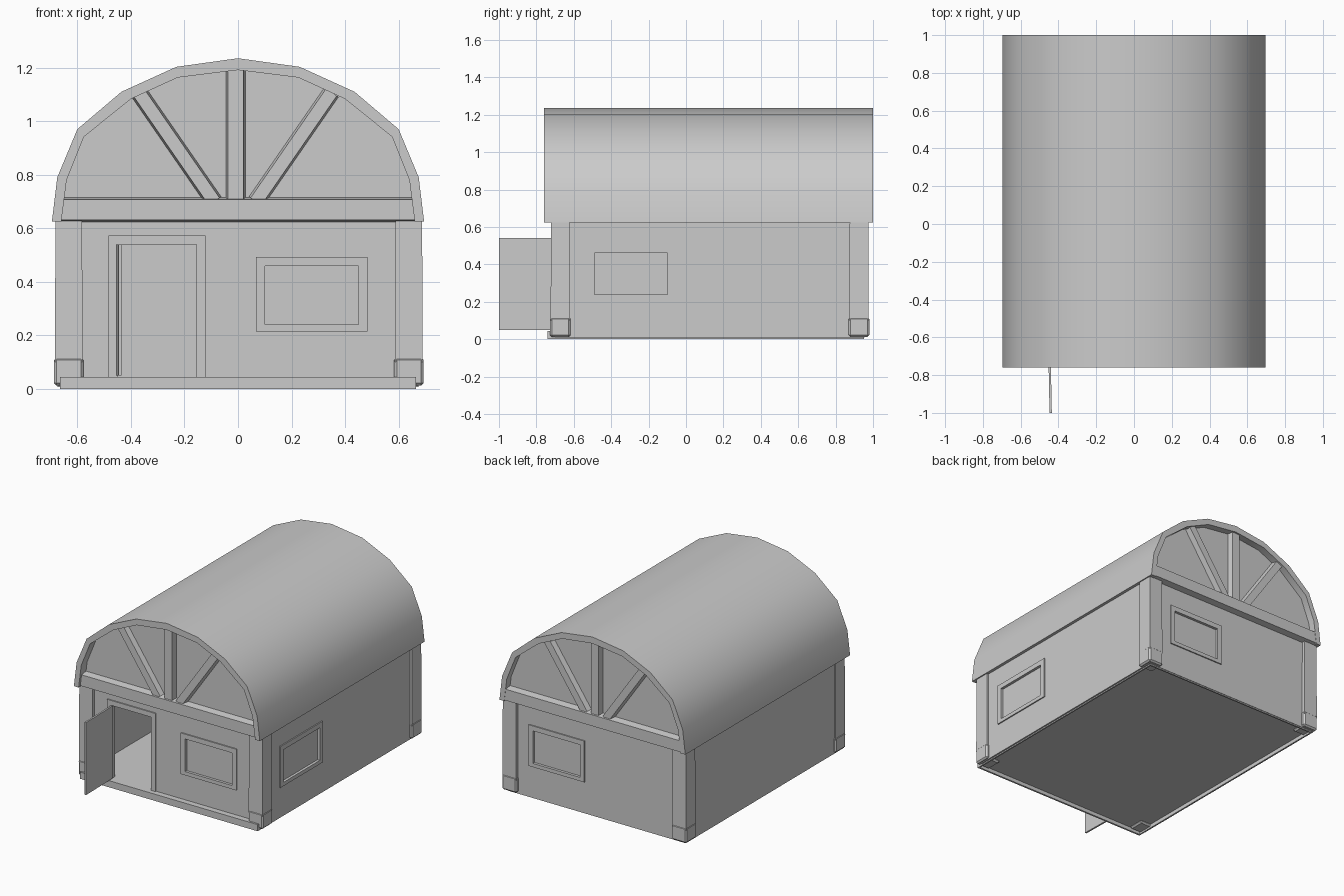
import bpy, bmesh, math
from mathutils import Vector, Matrix

if "Cube" in bpy.data.objects:
    bpy.data.objects.remove(bpy.data.objects["Cube"])

grey = bpy.data.materials.new("plain grey")
grey.use_nodes = True
GREY = (0.6, 0.6, 0.6, 1)
grey.diffuse_color = GREY
grey.node_tree.nodes["Principled BSDF"].inputs["Base Color"].default_value = GREY


def finish(name, bm, bevel=0):
    bmesh.ops.recalc_face_normals(bm, faces=bm.faces)
    mesh = bpy.data.meshes.new(name)
    bm.to_mesh(mesh)
    bm.free()
    mesh.materials.append(grey)
    obj = bpy.data.objects.new(name, mesh)
    bpy.context.collection.objects.link(obj)
    if bevel:
        mod = obj.modifiers.new("edge", "BEVEL")
        mod.width, mod.segments = bevel, 1
    return obj


def box(name, lo, hi, bevel=0, taper=1, turn=None):
    """Box between two corners, optionally narrowed at the top or turned."""
    lo, hi = Vector(lo), Vector(hi)
    size, mid = hi - lo, (lo + hi) / 2
    bm = bmesh.new()
    bmesh.ops.create_cube(bm, size=1)
    for v in bm.verts:
        if v.co.z > 0:
            v.co.x *= taper
            v.co.y *= taper
        v.co = Vector(a * b for a, b in zip(v.co, size))
        if turn:
            v.co = turn @ v.co
        v.co += mid
    return finish(name, bm, bevel)


def prism(name, outline, y0, y1):
    """Extrude an x-z outline along y."""
    bm = bmesh.new()
    face = bm.faces.new([bm.verts.new((x, y0, z)) for x, z in outline])
    new = bmesh.ops.extrude_face_region(bm, geom=[face])["geom"]
    bmesh.ops.translate(bm, vec=(0, y1 - y0, 0),
                        verts=[g for g in new if isinstance(g, bmesh.types.BMVert)])
    return finish(name, bm)


def timber(name, foot, head, width, y_wall, y_face, slope=0.009):
    """Beam on a gable from foot to head (x, z) with sloping long sides."""
    foot, head = Vector(foot), Vector(head)
    run, mid = head - foot, (foot + head) / 2
    tilt = Matrix.Rotation(math.atan2(run.x, run.y), 3, "Y")
    bm = bmesh.new()
    bmesh.ops.create_cube(bm, size=1)
    for v in bm.verts:
        outer = v.co.y > 0
        across = v.co.x * (width - 2 * slope * outer)
        v.co = tilt @ Vector((across, 0, v.co.z * run.length))
        v.co += Vector((mid.x, y_face if outer else y_wall, mid.y))
    return finish(name, bm)


def cut(obj, lo, hi):
    cutter = box("cutter", lo, hi)
    mod = obj.modifiers.new("cut", "BOOLEAN")
    mod.operation, mod.solver, mod.object = "DIFFERENCE", "EXACT", cutter
    bpy.context.view_layer.objects.active = obj
    bpy.ops.object.modifier_apply(modifier=mod.name)
    bpy.data.objects.remove(cutter)


def arch(half):
    return half + [(-x, z) for x, z in reversed(half[:-1])]


# Key planes
SIDE, FRONT, BACK = 0.675, -0.70, 0.955

# Floor slab with projecting front sill, hollow underneath
slab = box("floor_slab", (-0.665, -0.74, 0), (0.665, BACK - 0.003, 0.045))
cut(slab, (-0.655, -0.728, -0.1), (0.655, BACK - 0.013, 0.025))

# Hollow walls with doorway and window recesses, open below
walls = box("walls", (-SIDE, FRONT, 0.008), (SIDE, BACK, 0.64))
cut(walls, (-0.64, -0.67, 0.03), (0.64, 0.925, 0.8))
cut(walls, (-0.66, -0.8, -0.1), (0.66, BACK - 0.01, 0.035))
cut(walls, (-0.45, -0.8, 0.02), (-0.155, -0.6, 0.54))
WIN_LOW, WIN_HIGH, DEPTH = 0.24, 0.46, 0.01
cut(walls, (0.1, -0.8, WIN_LOW), (0.45, FRONT + DEPTH, WIN_HIGH))
cut(walls, (0.12, BACK - DEPTH, WIN_LOW), (0.47, 1.1, WIN_HIGH))
cut(walls, (SIDE - DEPTH, -0.49, WIN_LOW), (0.8, -0.1, WIN_HIGH))


def frame(name, a0, a1, z0, z1, place, rim=0.033, sill=True):
    """Raised border; place(a, d, z) maps along-wall and outward distance."""
    low = z0 - 0.025 if sill else z0
    bars = [(a0 - rim, a0, low, z1 + rim), (a1, a1 + rim, low, z1 + rim),
            (a0, a1, z1, z1 + rim)]
    if sill:
        bars.append((a0, a1, low, z0))
    for i, (p, q, r, s) in enumerate(bars):
        u, v = place(p, -0.003, r), place(q, 0.008, s)
        box(f"{name}_bar_{i + 1}", [min(c) for c in zip(u, v)], [max(c) for c in zip(u, v)])


def on_front(a, d, z):
    return (a, FRONT - d, z)


frame("front_window", 0.1, 0.45, WIN_LOW, WIN_HIGH, on_front)
frame("door_frame", -0.45, -0.155, 0.045, 0.54, on_front, sill=False)
frame("back_window", 0.12, 0.47, WIN_LOW, WIN_HIGH, lambda a, d, z: (a, BACK + d, z))
frame("side_window", -0.49, -0.1, WIN_LOW, WIN_HIGH, lambda a, d, z: (SIDE + d, a, z))

# Open door
box("door", (-0.45, -1, 0.05), (-0.438, -0.71, 0.54), turn=Matrix.Rotation(0.02, 3, "Z"))

# Corner posts on base blocks
for x, side in ((-0.632, "right"), (0.638, "left")):
    for y, end in ((-0.672, "front"), (0.925, "back")):
        h = 0.055
        box(f"{end}_{side}_post", (x - h + 0.003, y - h + 0.003, 0.1),
            (x + h - 0.003, y + h - 0.003, 0.64), taper=0.95)
        box(f"{end}_{side}_post_base", (x - h, y - h, 0.012), (x + h, y + h, 0.118), bevel=0.01)

# Barrel roof
outer = arch([(-0.695, 0.625), (-0.675, 0.79), (-0.6, 0.97), (-0.435, 1.11), (-0.23, 1.203), (0, 1.235)])
inner = arch([(-0.66, 0.625), (-0.64, 0.78), (-0.575, 0.942), (-0.4, 1.083), (-0.225, 1.163), (0, 1.191)])
roof = prism("barrel_roof", outer + inner[::-1], -0.76, 1.0)
bpy.ops.object.select_all(action="DESELECT")
roof.select_set(True)
bpy.context.view_layer.objects.active = roof
bpy.ops.object.shade_smooth_by_angle(angle=math.radians(35))

# Gable ends with tie beam, king post and slanted struts
for end, wall_y, s in (("front", FRONT, -1), ("back", BACK, 1)):
    prism(f"{end}_gable", inner, wall_y - s * 0.03, wall_y - s * 0.003)
    back, face = wall_y - s * 0.01, wall_y + s * 0.033
    timber(f"{end}_tie_beam", (-0.66, 0.669), (0.66, 0.669), 0.094, back, wall_y + s * 0.043)
    timber(f"{end}_king_post", (-0.009, 0.69), (-0.009, 1.205), 0.076, back, face)
    for sx, side in ((-1, "right"), (1, "left")):
        timber(f"{end}_{side}_strut", (sx * 0.078 - 0.011, 0.70),
               (sx * 0.36 - 0.011, 1.108), 0.066, back, face)
